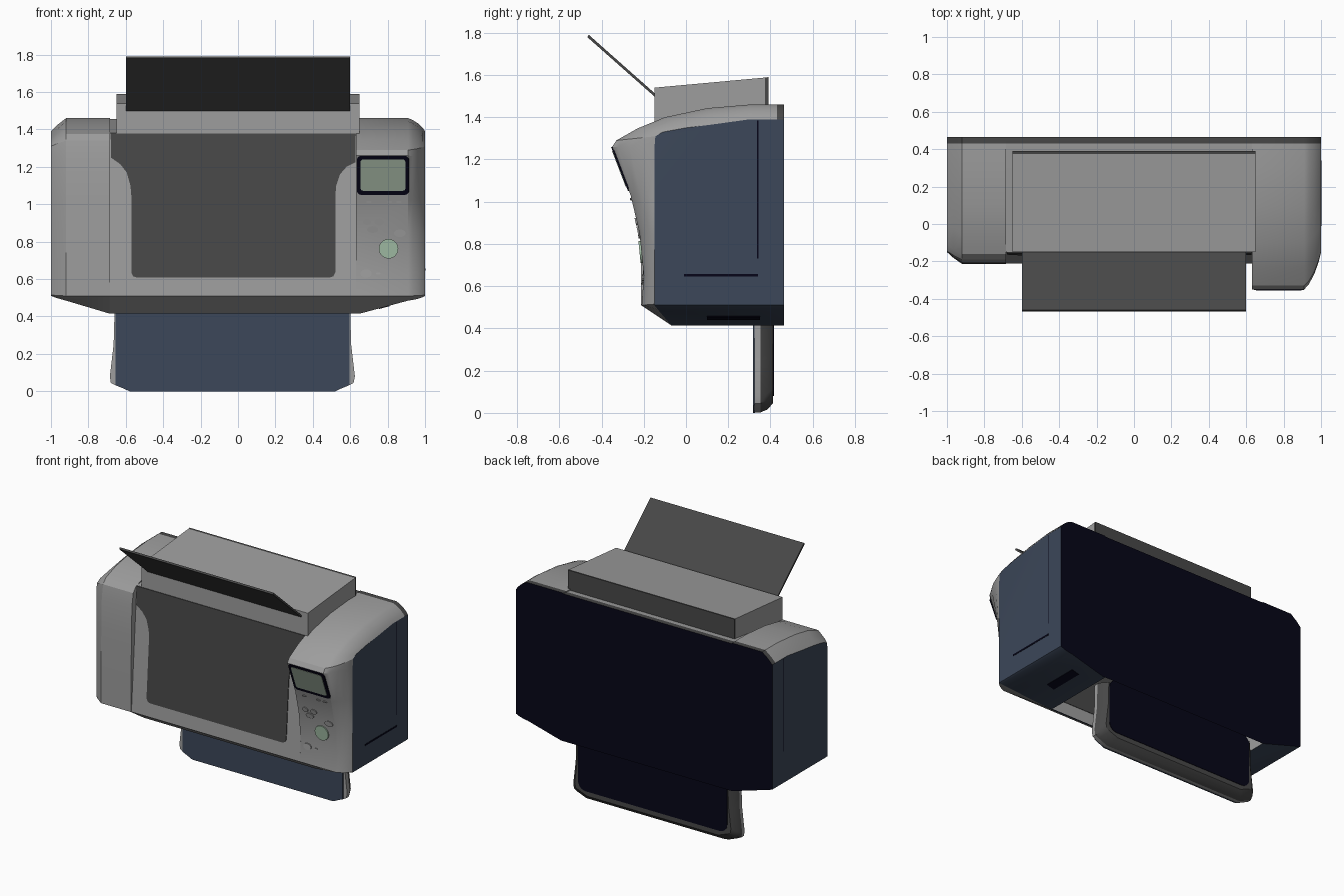
import bpy, bmesh, math

if "Cube" in bpy.data.objects:
    bpy.data.objects.remove(bpy.data.objects["Cube"])


def material(name, rgb):
    m = bpy.data.materials.new(name)
    m.diffuse_color = (*rgb, 1)
    m.use_nodes = True
    m.node_tree.nodes["Principled BSDF"].inputs["Base Color"].default_value = m.diffuse_color
    return m


GREY = material("light grey", (0.34, 0.34, 0.34))
DARK = material("dark grey", (0.064, 0.064, 0.064))
BLUE = material("slate blue", (0.045, 0.063, 0.1))
NAVY = material("navy black", (0.0018, 0.0016, 0.009))
SCREEN = material("screen green grey", (0.35, 0.43, 0.34))
GREEN = material("button green", (0.37, 0.52, 0.39))


def finish(name, bm, mats, smooth=None):
    bmesh.ops.recalc_face_normals(bm, faces=bm.faces)
    me = bpy.data.meshes.new(name)
    bm.to_mesh(me)
    bm.free()
    for m in mats:
        me.materials.append(m)
    ob = bpy.data.objects.new(name, me)
    bpy.context.collection.objects.link(ob)
    if smooth:
        bpy.ops.object.select_all(action='DESELECT')
        ob.select_set(True)
        bpy.context.view_layer.objects.active = ob
        bpy.ops.object.shade_smooth_by_angle(angle=math.radians(smooth))
    return ob


def loft(name, sections, outer_cap=None, open_bottom=False):
    """Skin (x, yz-profile) sections; strips are coloured by their place in the profile."""
    bm = bmesh.new()
    rings = [[bm.verts.new((x, y, z)) for y, z in prof] for x, prof in sections]
    n = len(rings[0])
    for a, b in zip(rings, rings[1:]):
        for j in range(1 if open_bottom else 0, n):
            k = (j + 1) % n
            f = bm.faces.new((a[j], a[k], b[k], b[j]))
            f.material_index = {0: 2, n - 1: 3, n - 2: 1}.get(j, 0)
    for i in (0, -1):
        f = bm.faces.new(rings[i])
        f.material_index = 2 if i == outer_cap else 0
    return finish(name, bm, [GREY, DARK, BLUE, NAVY], 25)


def prism(name, outline, place, mat, smooth=None, layers=(0, 1)):
    """Extrude an outline of (a, b) points; place(a, b, k) gives the position in each layer k."""
    bm = bmesh.new()
    r = [[bm.verts.new(place(a, b, k)) for a, b in outline] for k in layers]
    n = len(outline)
    bm.faces.new(r[0])
    bm.faces.new(r[-1][::-1])
    for p, q in zip(r, r[1:]):
        for i in range(n):
            j = (i + 1) % n
            bm.faces.new((p[i], q[i], q[j], p[j]))
    return finish(name, bm, [mat], smooth)


def along_x(x0, x1):
    return lambda y, z, k: (x1 if k else x0, y, z)


def along_y(y0, y1):
    return lambda x, z, k: (x, y1 if k else y0, z)


def rounded(x0, x1, z0, z1, r, n=5):
    pts = []
    for cx, cz, s in ((x1 - r, z1 - r, 0), (x0 + r, z1 - r, 1), (x0 + r, z0 + r, 2), (x1 - r, z0 + r, 3)):
        for i in range(n + 1):
            a = (s + i / n) * math.pi / 2
            pts.append((cx + r * math.cos(a), cz + r * math.sin(a)))
    return pts


def disc(x, z, rx, rz, n=20):
    return [(x + rx * math.cos(i * math.tau / n), z + rz * math.sin(i * math.tau / n)) for i in range(n)]


def mix(a, b, t):
    return [(p[0] + (q[0] - p[0]) * t, p[1] + (q[1] - p[1]) * t) for p, q in zip(a, b)]


# Profiles in the yz plane: bottom back, up the front, over the top to the back
B = 0.465
side = [(B, .51), (-.15, .51), (-.15, .515), (-.15, .65), (-.15, .85), (-.15, 1.03), (-.15, 1.25),
        (-.145, 1.31), (-.11, 1.33), (0, 1.35), (.12, 1.365), (.3, 1.39), (.43, 1.39), (B, 1.39)]
left = [(B, .415), (-.07, .415), (-.213, .51), (-.213, .65), (-.213, .85), (-.21, 1.03), (-.205, 1.25),
        (-.19, 1.34), (-.16, 1.375), (-.05, 1.415), (.1, 1.443), (.3, 1.46), (.43, 1.46), (B, 1.46)]
right = [(B, .415), (-.07, .415), (-.21, .51), (-.2, .65), (-.22, .85), (-.262, 1.03), (-.35, 1.26),
         (-.33, 1.29), (-.23, 1.347), (-.1, 1.4), (.1, 1.443), (.3, 1.46), (.43, 1.46), (B, 1.46)]


def raised(prof):
    """Section near the outer edge, where the underside has sloped up."""
    return [(B, .485), (-.13, .485)] + prof[2:]


# Left and right end housings and the middle body, which is open underneath
loft("left_housing", [(-1, side), (-.965, mix(side, raised(left), .5)), (-.92, raised(left)), (-.685, left)], 0)
loft("right_housing", [(.63, right), (.65, right), (.91, raised(right)), (.935, mix(side, raised(right), .86)),
                       (.965, mix(side, raised(right), .58)), (.988, mix(side, raised(right), .25)),
                       (1, side)], -1)
loft("middle_body", [(x, [(B, .415), (-.07, .415), (-.21, .51), (-.15, 1.38), (.38, 1.45), (.43, 1.455), (B, 1.455)])
                     for x in (-.685, .63)], open_bottom=True)
prism("opening_lining", [(-.07, .417), (-.205, .512), (-.203, .516), (-.068, .421)], along_x(-.68, .625), BLUE)


# Dark front cover on the leaning middle front
def middle_front(x, z, k):
    return (x, -.21 + .06 * (z - .51) / .87 + (.003 if k else -.005), z)


cover = [(-.68, 1.378), (-.68, 1.25), (-.63, 1.215), (-.595, 1.17), (-.575, 1.1), (-.57, 1.04), (-.57, .635),
         (-.56, .615), (-.54, .608), (.49, .608), (.51, .615), (.52, .635), (.52, 1.04), (.525, 1.1),
         (.545, 1.16), (.58, 1.2), (.628, 1.225), (.628, 1.378)]
prism("front_cover", cover, middle_front, DARK)

# Paper feed box on top, its back plate and the tilted paper flap
prism("feed_box", [(-.15, 1.375), (.375, 1.42), (.375, 1.588), (-.15, 1.54)], along_x(-.65, .65), GREY)
prism("feed_box_back", [(.375, 1.42), (.39, 1.42), (.39, 1.59), (.375, 1.588)], along_x(-.65, .65), DARK)
prism("paper_flap", [(-.148, 1.497), (-.142, 1.508), (-.46, 1.79), (-.468, 1.78)], along_x(-.6, .6), DARK)

# Output tray hanging below: light rim, dark sloping rear rim, blue front and navy back panel
rim = [(-.66, .43), (-.665, .25), (-.685, .08), (-.68, .045), (-.65, .03), (-.58, .002),
       (.52, .002), (.59, .03), (.618, .045), (.625, .08), (.605, .25), (.6, .43)]


def tray_place(x, z, k):
    y, inset = ((.325, 0), (.352, 0), (.385, .014), (.413, .045))[k]
    return (-.03 + (x + .03) * (1 - inset / .65), y, .43 - (.43 - z) * (1 - inset / .43))


prism("output_tray", rim, tray_place, GREY, 35, (0, 1))
prism("tray_rear_rim", rim, tray_place, DARK, 35, (1, 2, 3))
prism("tray_front", [(-.655, .43), (-.655, .035), (-.58, 0), (.52, 0), (.595, .035), (.595, .43)],
      along_y(.318, .326), BLUE)
prism("tray_back", rounded(-.612, .552, .08, .46, .06), along_y(.41, .416), NAVY)


# Control panel details follow the curved right-hand front
def panel_y(z):
    pts = right[2:7]
    for (y0, z0), (y1, z1) in zip(pts, pts[1:]):
        if z <= z1:
            break
    return y0 + (y1 - y0) * (z - z0) / (z1 - z0)


def on_panel(t):
    return lambda x, z, k: (x, panel_y(z) + (.004 if k else -t), z)


prism("screen_bezel", rounded(.635, .915, 1.05, 1.259, .025), on_panel(.005), NAVY)
prism("screen", rounded(.655, .895, 1.072, 1.24, .015), on_panel(.008), SCREEN)
prism("start_button", disc(.805, .762, .052, .052, 28), on_panel(.009), GREEN)
for i, (x, z, rx, rz) in enumerate([(.69, .905, .022, .016), (.755, .905, .025, .018), (.72, .865, .03, .018),
                                    (.865, .845, .032, .02), (.685, .63, .03, .022), (.7, 1.012, .015, .006),
                                    (.81, 1.012, .015, .006), (.86, 1.012, .015, .006), (.75, .63, .012, .006)]):
    prism(f"panel_button_{i}", disc(x, z, rx, rz), on_panel(.007), GREY)

# Seams on both sides, slots on the right side and its sloping underside
for s, word in ((-1, "left"), (1, "right")):
    prism(f"{word}_seam", [(.337, .73), (.343, .73), (.343, 1.385), (.337, 1.385)], along_x(s * .995, s * 1.001), NAVY)
prism("side_slot", [(-.01, .645), (.34, .645), (.34, .657), (-.01, .657)], along_x(.995, 1.002), NAVY)


def on_slope(y, z, k):
    return (.91 - (.485 - z) * .26 / .07, y, z + (.006 if k else -.003))


prism("underside_slot", [(.1, .443), (.35, .443), (.35, .458), (.1, .458)], on_slope, NAVY)
